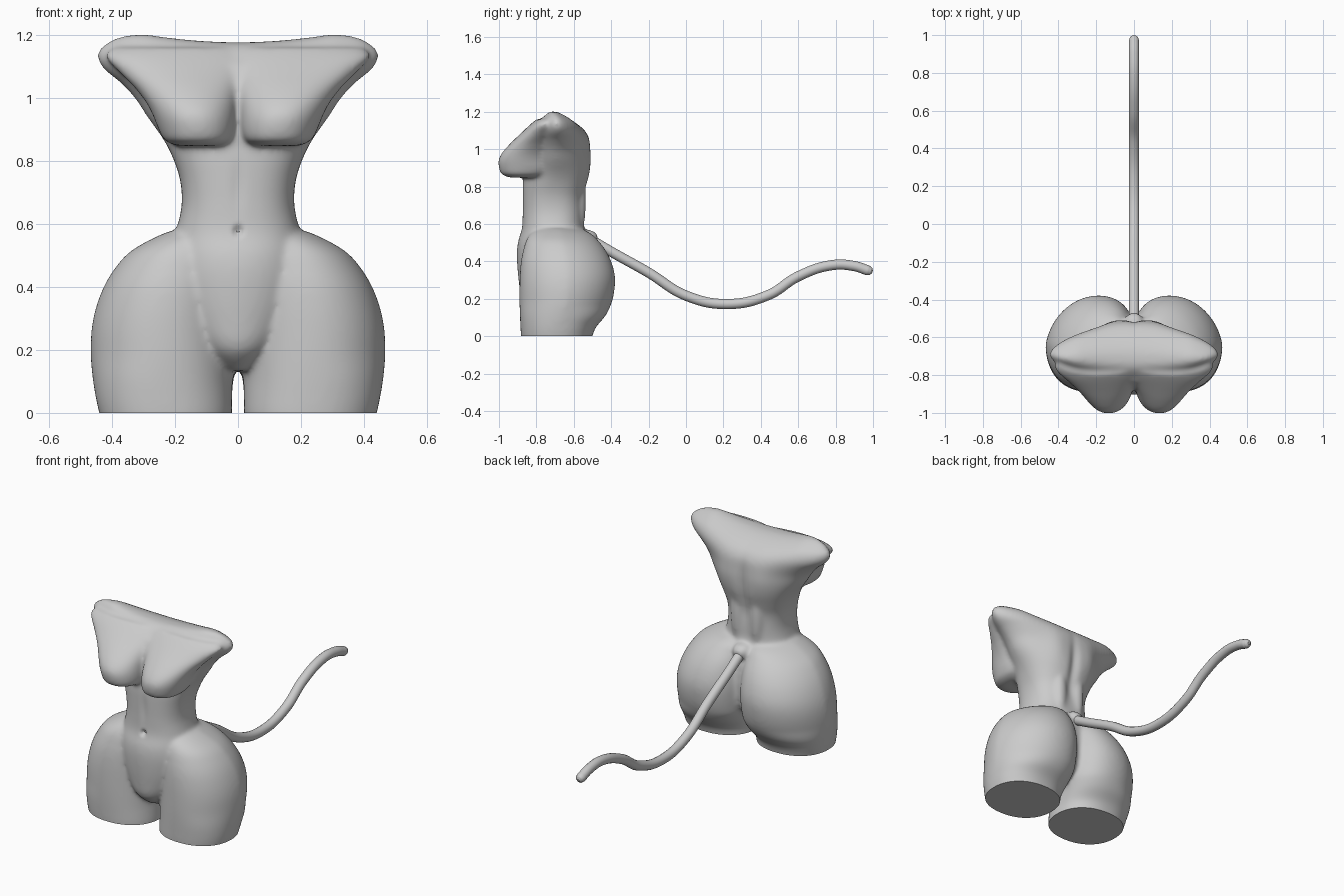
import bpy, bmesh, math
from mathutils import Matrix

if "Cube" in bpy.data.objects:
    bpy.data.objects.remove(bpy.data.objects["Cube"])

N = 64
body = bmesh.new()

def power(v, e):
    return math.copysign(abs(v) ** e, v)

def smooth_rows(rows, steps=4):
    """Catmull-Rom interpolation between the profile rows."""
    out = []
    for k in range(len(rows) - 1):
        p = [rows[max(0, min(len(rows) - 1, k + d))] for d in (-1, 0, 1, 2)]
        for s in range(steps):
            t = s / steps
            out.append([b + .5 * t * (c - a + t * (2 * a - 5 * b + 4 * c - d + t * (3 * (b - c) + d - a)))
                        for a, b, c, d in zip(*p)])
    return out + [rows[-1]]

def loft(rows, dip=0.0, skew=0.0):
    """Rows: z, x min, x max, y front, y back, superellipse exponent."""
    rings = []
    for z, x0, x1, yf, yb, ex in smooth_rows(rows):
        ring = []
        for i in range(N):
            a = 2 * math.pi * i / N
            u, v = power(math.cos(a), 2 / ex), power(math.sin(a), 2 / ex)
            back = max(0, v) * min(1, max(0, (z - .04) / .12))
            x = (x0 + x1) / 2 + (x1 - x0) / 2 * u - skew * back
            y = (yf + yb) / 2 + (yb - yf) / 2 * v
            d = dip * max(0, 1 - (x / .3) ** 2) * min(1, max(0, (z - 1.05) / .1))
            ring.append(body.verts.new((x, y, z - d)))
        rings.append(ring)
    for a, b in zip(rings, rings[1:]):
        for i in range(N):
            j = (i + 1) % N
            body.faces.new((a[i], a[j], b[j], b[i]))
    for r in (rings[0], rings[-1]):
        for i in range(N // 2):
            body.faces.new(list(dict.fromkeys((r[i], r[i + 1], r[(N - i - 1) % N], r[(N - i) % N]))))

def pair(rows, skew=0.0):
    """Loft on both sides of the body."""
    loft(rows, 0, skew)
    loft([(z, -b, -a, f, k, e) for z, a, b, f, k, e in rows], 0, -skew)

def blob(c, r):
    for s in (1, -1):
        m = Matrix.Translation((s * c[0], c[1], c[2])) @ Matrix.Diagonal((*r, 1))
        bmesh.ops.create_uvsphere(body, u_segments=40, v_segments=24, radius=1, matrix=m)

# Trunk: pelvis, waist, ribcage, shoulders
trunk = [(0.135, .05, -.80, -.58, 2), (0.20, .13, -.875, -.50, 2), (0.30, .20, -.895, -.48, 2),
         (0.42, .235, -.904, -.485, 2), (0.50, .225, -.899, -.505, 2.1), (0.575, .198, -.878, -.542, 2.3),
         (0.66, .179, -.874, -.547, 2.4), (0.74, .184, -.874, -.547, 2.4), (0.81, .207, -.874, -.53, 2.3),
         (0.87, .238, -.87, -.515, 2.1), (0.94, .288, -.875, -.51, 1.9), (1.0, .328, -.875, -.512, 1.8),
         (1.05, .375, -.865, -.516, 1.8), (1.09, .425, -.85, -.527, 1.8), (1.125, .447, -.835, -.545, 1.8),
         (1.155, .441, -.81, -.573, 1.8), (1.18, .41, -.785, -.615, 1.8), (1.196, .37, -.76, -.655, 1.9),
         (1.204, .30, -.735, -.69, 2)]
loft([(z, -w, w, f, b, e) for z, w, f, b, e in trunk], 0.027)

# Thighs, hips and buttocks
pair([(-.06, .025, .425, -.875, -.51, 2.2), (0.0, .019, .441, -.882, -.50, 2.2),
      (0.05, .019, .452, -.885, -.48, 2.2), (0.11, .016, .462, -.888, -.43, 2.2),
      (0.18, .006, .468, -.89, -.397, 2.1), (0.26, .004, .466, -.89, -.381, 2.1),
      (0.33, .004, .453, -.888, -.381, 2.1), (0.40, .006, .427, -.882, -.40, 2.1),
      (0.46, .01, .391, -.87, -.43, 2.1), (0.51, .02, .346, -.855, -.468, 2.1),
      (0.55, .03, .28, -.83, -.51, 2.1), (0.577, .06, .22, -.79, -.57, 2)], 0.045)

# Bust flowing up into the upper chest and shoulders
pair([(0.848, .055, .195, -.94, -.78, 2.2), (0.865, .022, .232, -.985, -.72, 2.2),
      (0.90, .008, .252, -1.0, -.68, 2.1), (0.94, .005, .268, -1.003, -.68, 2),
      (0.98, .002, .288, -.984, -.68, 2), (1.03, -.01, .325, -.94, -.68, 2),
      (1.08, -.03, .375, -.888, -.68, 2), (1.13, -.04, .42, -.835, -.68, 2),
      (1.16, -.02, .40, -.80, -.68, 2)])

# Lower back muscles and tail root
blob((.06, -.58, .72), (.045, .045, .2))
blob((.008, -.53, .525), (.045, .06, .045))

bmesh.ops.recalc_face_normals(body, faces=body.faces)
mesh = bpy.data.meshes.new("torso")
body.to_mesh(mesh)
body.free()
torso = bpy.data.objects.new("torso", mesh)
bpy.context.collection.objects.link(torso)

# Fuse the volumes and soften the joins
rm = torso.modifiers.new("fuse", 'REMESH')
rm.mode = 'VOXEL'
rm.voxel_size = 0.0095
sm = torso.modifiers.new("soften", 'SMOOTH')
sm.factor = 0.5
sm.iterations = 16
dg = bpy.context.evaluated_depsgraph_get()
fused = bpy.data.meshes.new_from_object(torso.evaluated_get(dg))
torso.modifiers.clear()
torso.data = fused

# Navel, belly line, spine groove, shoulder blades, and flat cut at the thighs
bm = bmesh.new()
bm.from_mesh(fused)
for v in bm.verts:
    x, y, z = v.co
    if y < -.8:
        v.co.y += 0.022 * math.exp(-(x / .012) ** 2 - ((z - .577) / .014) ** 2)
        v.co.y += 0.005 * math.exp(-(x / .02) ** 2 - ((z - .72) / .08) ** 2)
    elif y > -.64 and z > .57:
        v.co.y -= 0.016 * math.exp(-(x / .03) ** 2 - ((z - .86) / .16) ** 2)
        v.co.y += 0.012 * math.exp(-((abs(x) - .12) / .07) ** 2 - ((z - .96) / .11) ** 2)
bmesh.ops.bisect_plane(bm, geom=bm.verts[:] + bm.edges[:] + bm.faces[:],
                       plane_co=(0, 0, 0), plane_no=(0, 0, 1), clear_inner=True)
bmesh.ops.holes_fill(bm, edges=[e for e in bm.edges if e.is_boundary], sides=0)
bmesh.ops.recalc_face_normals(bm, faces=bm.faces)
bm.to_mesh(fused)
bm.free()

# Tail: round-ended tube along a curved path
path = [(-.54, .535), (-.4, .452), (-.2, .34), (0, .217), (.22, .172), (.44, .22),
        (.6, .32), (.78, .38), (.9, .375), (.972, .352), (.988, .347), (.997, .344)]
cu = bpy.data.curves.new("tail", 'CURVE')
cu.dimensions = '3D'
cu.bevel_depth = 0.027
cu.bevel_resolution = 6
cu.resolution_u = 10
cu.use_fill_caps = True
sp = cu.splines.new('BEZIER')
sp.bezier_points.add(len(path) - 1)
for p, (y, z) in zip(sp.bezier_points, path):
    p.co = (0, y, z)
    p.handle_left_type = p.handle_right_type = 'AUTO'
sp.bezier_points[-2].radius = 0.8
sp.bezier_points[-1].radius = 0.3
tail = bpy.data.objects.new("tail", cu)
bpy.context.collection.objects.link(tail)

for ob in (torso, tail):
    bpy.ops.object.select_all(action='DESELECT')
    ob.select_set(True)
    bpy.context.view_layer.objects.active = ob
    if ob is tail:
        bpy.ops.object.convert(target='MESH')
    bpy.ops.object.shade_smooth_by_angle(angle=math.radians(50))
